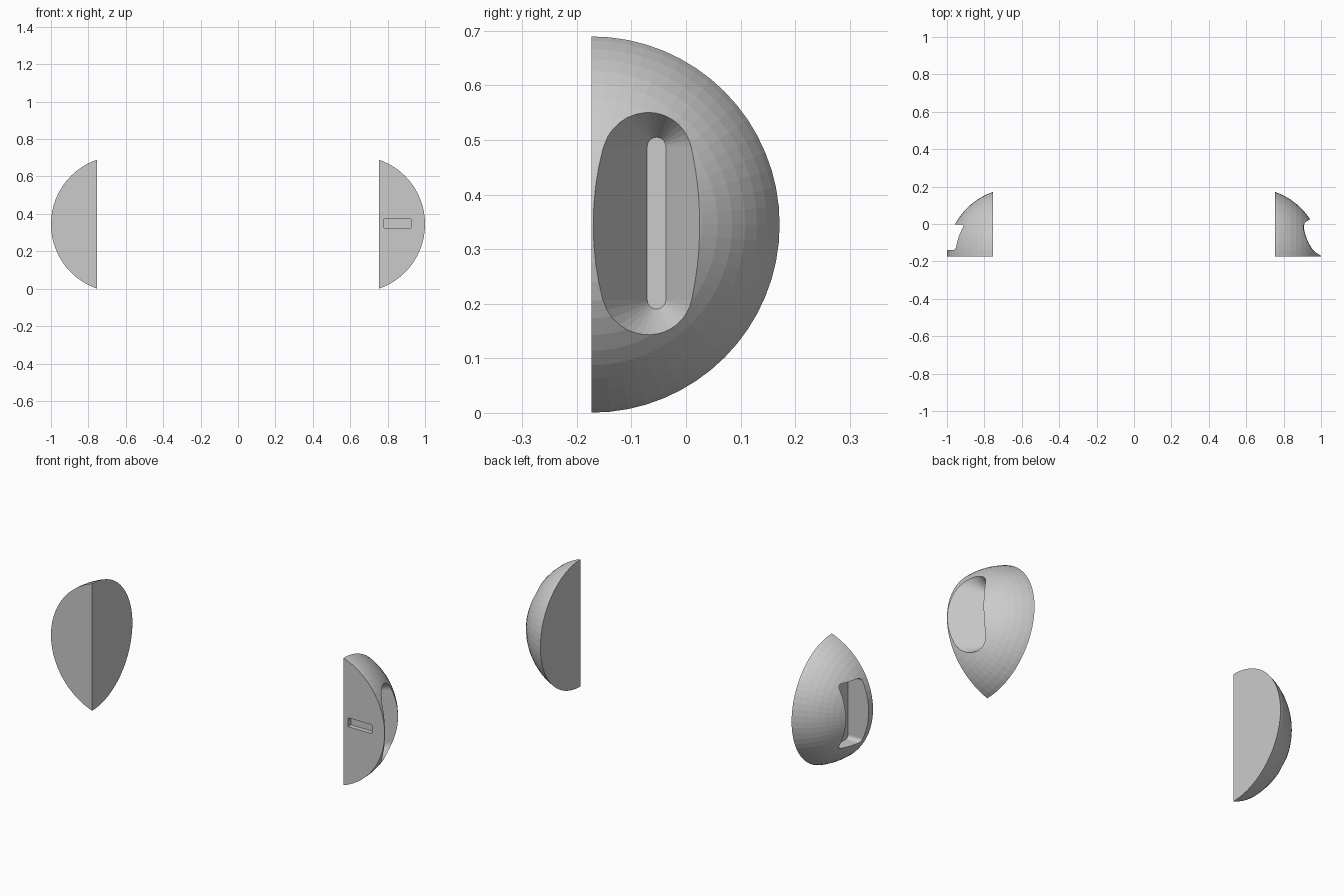
import bpy, bmesh
from math import pi, sin, cos
from mathutils import Matrix, Vector

if "Cube" in bpy.data.objects:
    bpy.data.objects.remove(bpy.data.objects["Cube"])

R = 0.3644            # sphere radius
CX, CY, CZ = 0.6356, -0.173, 0.345
INNER = 0.753         # inner flat face


def make_object(name, bm):
    bmesh.ops.recalc_face_normals(bm, faces=bm.faces[:])
    mesh = bpy.data.meshes.new(name)
    bm.to_mesh(mesh)
    bm.free()
    ob = bpy.data.objects.new(name, mesh)
    bpy.context.collection.objects.link(ob)
    return ob


def quarter_dome(name, side):
    """Sphere with its pole pointing outward, cut flat at the inner side and front."""
    bm = bmesh.new()
    bmesh.ops.create_uvsphere(bm, u_segments=64, v_segments=32, radius=R,
                              matrix=Matrix.Translation((side * CX, CY, CZ)) @ Matrix.Rotation(pi / 2, 4, 'Y'))
    for co, no in (((side * INNER, 0, 0), (side, 0, 0)), ((0, CY, 0), (0, 1, 0))):
        bmesh.ops.bisect_plane(bm, geom=bm.verts[:] + bm.edges[:] + bm.faces[:], dist=1e-5,
                               plane_co=co, plane_no=no, clear_inner=True)
        bmesh.ops.holes_fill(bm, edges=[e for e in bm.edges if e.is_boundary], sides=0)
    return make_object(name, bm)


def box(name, lo, hi, round_x=0.0):
    """Box cutter between two corners, with optional rounding of the edges along x."""
    lo, hi = Vector(lo), Vector(hi)
    bm = bmesh.new()
    bmesh.ops.create_cube(bm, size=1, matrix=Matrix.Translation((lo + hi) / 2) @ Matrix.Diagonal((*(hi - lo), 1)))
    if round_x:
        edges = [e for e in bm.edges if abs(e.verts[0].co.x - e.verts[1].co.x) > 1e-4]
        bmesh.ops.bevel(bm, geom=edges, offset=round_x, segments=5, profile=0.5, affect='EDGES')
    return make_object(name, bm)


def flared_slot(name, y, z0, z1, sections, n=16):
    """Stadium-shaped cutter that widens outward; sections are (x, radius)."""
    bm = bmesh.new()
    rings = []
    for x, r in sections:
        ring = []
        for zc, start in ((z1, 0), (z0, pi)):
            for i in range(n + 1):
                a = start + pi * i / n
                ring.append(bm.verts.new((x, y + r * cos(a), zc + r * sin(a))))
        rings.append(ring)
    a, b = rings
    for i in range(len(a)):
        j = (i + 1) % len(a)
        bm.faces.new((a[i], a[j], b[j], b[i]))
    bm.faces.new(a)
    bm.faces.new(b)
    return make_object(name, bm)


def cut(ob, cutter):
    cutter.hide_render = True
    mod = ob.modifiers.new("cut", 'BOOLEAN')
    mod.operation = 'DIFFERENCE'
    mod.solver = 'EXACT'
    mod.object = cutter
    bpy.context.view_layer.objects.active = ob
    bpy.ops.object.modifier_apply(modifier=mod.name)
    bpy.data.objects.remove(cutter)


# Right shell: flared groove on the outside, small slot in the front face
right = quarter_dome("right_shell", 1)
cut(right, flared_slot("groove_cutter", -0.054, 0.207, 0.488,
                       ((0.843, 0.017), (1.1, 0.017 + 0.63 * 0.257))))
cut(right, box("slot_cutter", (0.78, -0.25, 0.325), (0.925, -0.148, 0.373)))

# Left shell: rounded rectangular pocket on the outside
left = quarter_dome("left_shell", -1)
cut(left, box("pocket_cutter", (-1.1, -0.138, 0.17), (-0.875, -0.002, 0.52), round_x=0.02))
